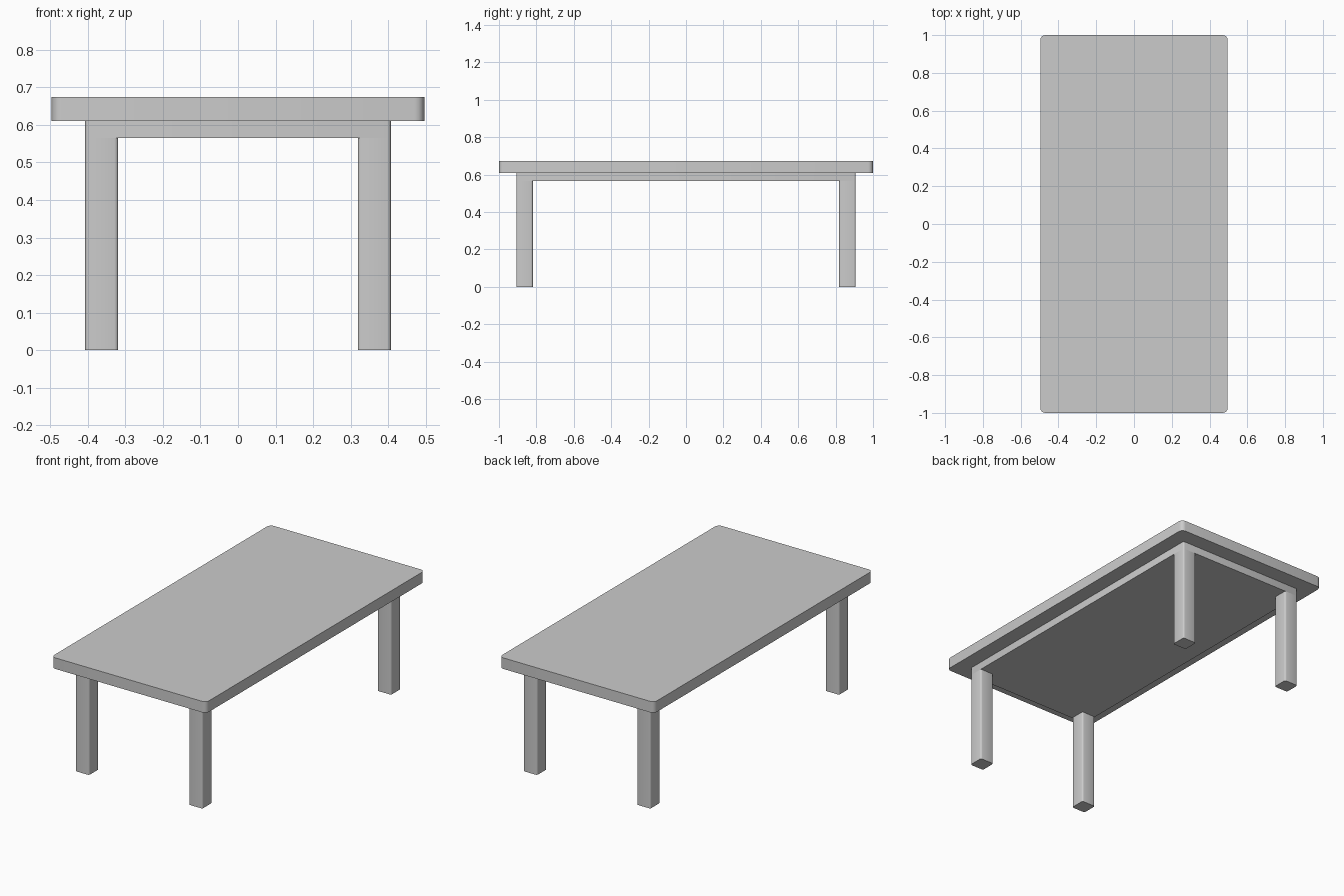
import bpy, bmesh, math

if "Cube" in bpy.data.objects:
    bpy.data.objects.remove(bpy.data.objects["Cube"])


def rounded_box(name, cx, cy, hx, hy, z0, z1, r, seg):
    """Upright box with rounded vertical edges."""
    bm = bmesh.new()
    ring = []
    for i, (sx, sy) in enumerate([(1, 1), (-1, 1), (-1, -1), (1, -1)]):
        for k in range(seg + 1):
            a = math.pi / 2 * (i + k / seg)
            ring.append(bm.verts.new((cx + sx * (hx - r) + r * math.cos(a),
                                      cy + sy * (hy - r) + r * math.sin(a), z0)))
    base = bm.faces.new(ring)
    ext = bmesh.ops.extrude_face_region(bm, geom=[base], use_keep_orig=True)
    top = [g for g in ext["geom"] if isinstance(g, bmesh.types.BMVert)]
    bmesh.ops.translate(bm, vec=(0, 0, z1 - z0), verts=top)
    bmesh.ops.recalc_face_normals(bm, faces=bm.faces)
    mesh = bpy.data.meshes.new(name)
    bm.to_mesh(mesh)
    bm.free()
    obj = bpy.data.objects.new(name, mesh)
    bpy.context.collection.objects.link(obj)
    bpy.ops.object.select_all(action='DESELECT')
    obj.select_set(True)
    bpy.context.view_layer.objects.active = obj
    bpy.ops.object.shade_smooth_by_angle(angle=math.radians(35))
    return obj


# Tabletop
rounded_box("tabletop", 0, 0, 0.496, 1.0, 0.61, 0.674, 0.026, 4)

# Solid slab under the top, flush with the outer leg faces
rounded_box("under_frame", 0, 0, 0.407, 0.907, 0.565, 0.61, 0.01, 3)

# Four legs, ending at the slab's underside
for x_name, sx in (("left", -1), ("right", 1)):
    for y_name, sy in (("front", -1), ("back", 1)):
        rounded_box(f"{y_name}_{x_name}_leg", sx * 0.363, sy * 0.863,
                    0.044, 0.044, 0, 0.565, 0.01, 3)
